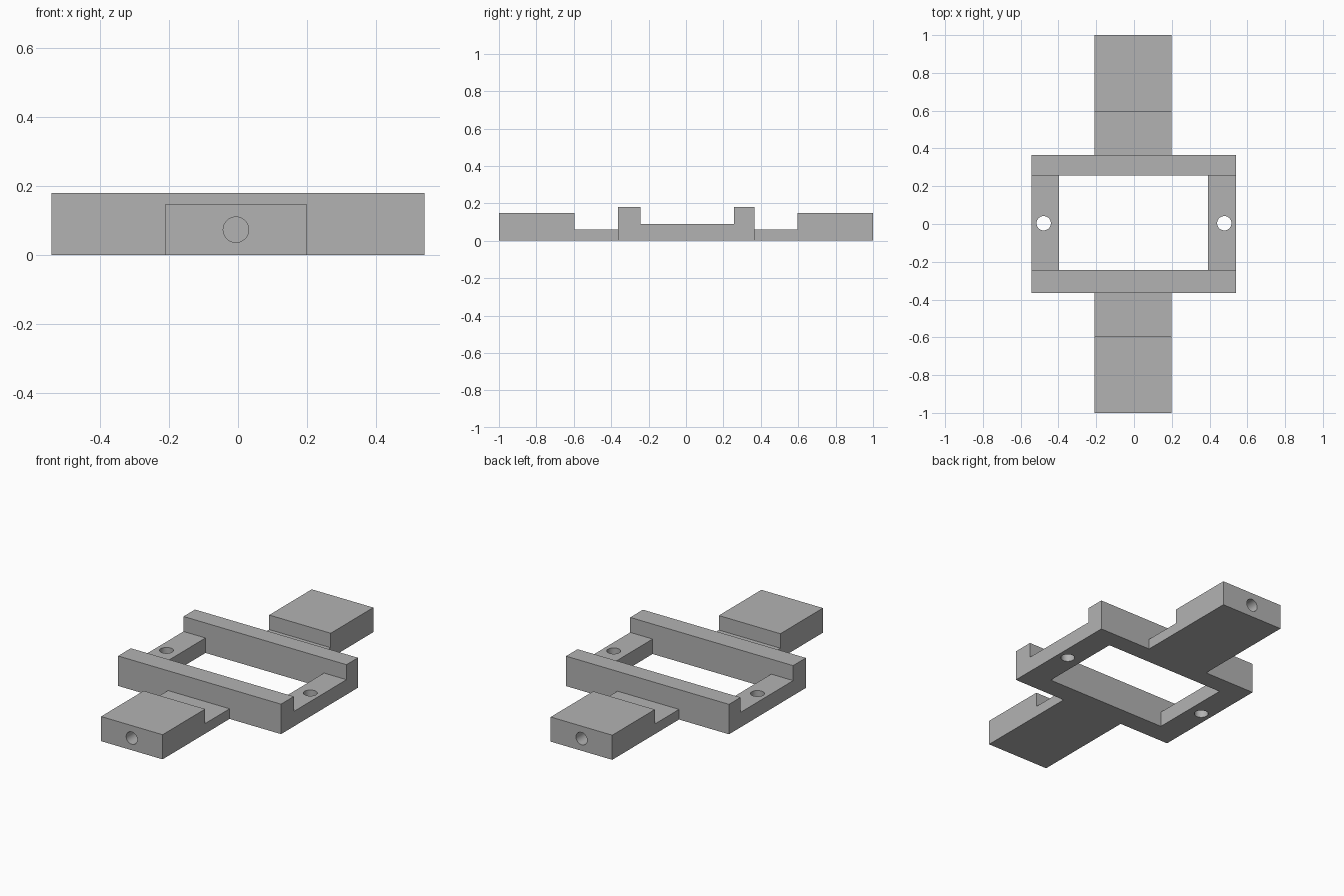
import bpy, bmesh
from math import pi
from mathutils import Matrix, Vector

cube = bpy.data.objects.get("Cube")
if cube:
    bpy.data.objects.remove(cube, do_unlink=True)

grey = bpy.data.materials.new("plain grey")
grey.use_nodes = True
colour = (0.45, 0.45, 0.45, 1)
grey.diffuse_color = colour
bsdf = next(n for n in grey.node_tree.nodes if n.type == 'BSDF_PRINCIPLED')
bsdf.inputs["Base Color"].default_value = colour


def finish(bm, name):
    bmesh.ops.recalc_face_normals(bm, faces=bm.faces)
    mesh = bpy.data.meshes.new(name)
    bm.to_mesh(mesh)
    bm.free()
    mesh.materials.append(grey)
    obj = bpy.data.objects.new(name, mesh)
    bpy.context.collection.objects.link(obj)
    return obj


def extrude_profile(name, profile, x0, x1):
    """Sweep a side (y, z) profile from x0 to x1."""
    bm = bmesh.new()
    face = bm.faces.new([bm.verts.new((x0, y, z)) for y, z in profile])
    new = bmesh.ops.extrude_face_region(bm, geom=[face])["geom"]
    verts = [v for v in new if isinstance(v, bmesh.types.BMVert)]
    bmesh.ops.translate(bm, verts=verts, vec=(x1 - x0, 0, 0))
    return finish(bm, name)


def drill(name, centre, depth, radius, along_y=False):
    bm = bmesh.new()
    turn = Matrix.Rotation(pi / 2 if along_y else 0, 4, 'X')
    bmesh.ops.create_cone(bm, cap_ends=True, segments=40, radius1=radius,
                          radius2=radius, depth=depth,
                          matrix=Matrix.Translation(Vector(centre)) @ turn)
    return finish(bm, name)


def combine(body, other, operation):
    mod = body.modifiers.new(other.name, 'BOOLEAN')
    mod.operation = operation
    mod.solver = 'EXACT'
    mod.object = other
    bpy.context.view_layer.objects.active = body
    bpy.ops.object.modifier_apply(modifier=mod.name)
    bpy.data.objects.remove(other, do_unlink=True)


# Frame: two tall rails joined by low side bars
front_out, front_in, back_in, back_out = -0.364, -0.243, 0.257, 0.366
rail, bar, tab, block = 0.18, 0.09, 0.061, 0.148
frame = extrude_profile("bracket_frame", [
    (front_out, 0), (back_out, 0), (back_out, rail), (back_in, rail),
    (back_in, bar), (front_in, bar), (front_in, rail), (front_out, rail)],
    -0.542, 0.541)

# Rectangular opening between rails and bars
opening = extrude_profile("opening", [
    (front_in, -0.1), (back_in, -0.1), (back_in, 0.3), (front_in, 0.3)],
    -0.396, 0.392)
combine(frame, opening, 'DIFFERENCE')

# Front and back arms: thin tab stepping up to an end block
for side in (-1, 1):
    arm = extrude_profile("arm", [
        (side * y, z) for y, z in
        ((0.31, 0), (1, 0), (1, block), (0.596, block), (0.596, tab), (0.31, tab))],
        -0.21, 0.199)
    combine(frame, arm, 'UNION')

# Blind holes in the arm ends, through holes in the side bars
for side in (-1, 1):
    combine(frame, drill("end_hole", (-0.006, side, 0.073), 0.6, 0.037, True), 'DIFFERENCE')
    combine(frame, drill("bar_hole", (side * 0.478, 0.004, 0.05), 0.4, 0.038), 'DIFFERENCE')

# Smooth hole walls, sharp edges elsewhere
bpy.ops.object.select_all(action='DESELECT')
frame.select_set(True)
bpy.context.view_layer.objects.active = frame
bpy.ops.object.shade_smooth_by_angle(angle=pi / 6)
